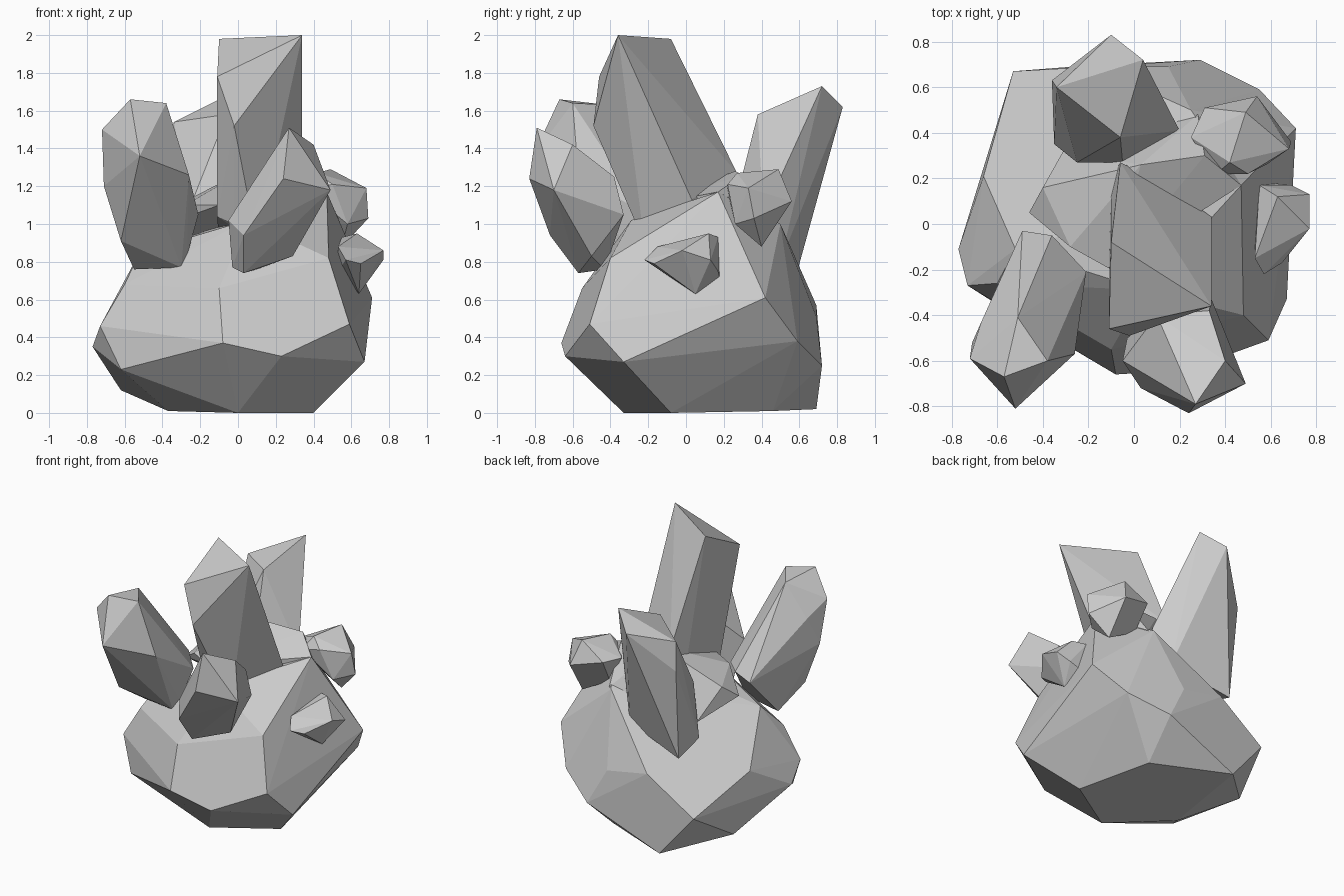
import bpy, bmesh, math


def faceted(name, *corners):
    """Flat-faced stone: the convex skin around a few measured corners."""
    bm = bmesh.new()
    for c in corners:
        bm.verts.new(c)
    hull = bmesh.ops.convex_hull(bm, input=bm.verts[:])
    inner = [v for v in hull["geom_interior"] if isinstance(v, bmesh.types.BMVert)]
    bmesh.ops.delete(bm, geom=inner, context='VERTS')
    bmesh.ops.dissolve_limit(bm, angle_limit=math.radians(2),
                             verts=bm.verts[:], edges=bm.edges[:])
    bmesh.ops.recalc_face_normals(bm, faces=bm.faces[:])
    mesh = bpy.data.meshes.new(name)
    bm.to_mesh(mesh)
    bm.free()
    obj = bpy.data.objects.new(name, mesh)
    bpy.context.collection.objects.link(obj)
    return obj


# Base boulder: foot, waist, shoulder, crest
foot = [(-.37, 0, .01), (0, -.33, 0), (.4, -.08, 0), (.26, .46, .01),
        (-.27, .69, .02), (-.62, .34, .12)]
waist = [(-.77, -.11, .35), (-.62, -.34, .23), (-.73, -.27, .46),
         (-.08, -.66, .37), (.23, -.64, .30), (.59, -.51, .47),
         (.67, -.33, .27), (.71, .42, .61), (.55, .59, .38),
         (.29, .72, .25), (-.53, .67, .33), (-.66, .21, .54)]
shoulder = [(-.10, -.55, .66), (-.60, -.26, .68), (-.52, -.11, .85),
            (.48, -.40, .82), (.15, .69, .51), (-.17, .69, .57)]
crest = [(.47, .17, 1.17), (.25, .50, 1.0), (.05, -.29, 1.02)]
faceted("base_boulder", *foot, *waist, *shoulder, *crest)

# Upper ledge between the crystals, overhanging at the back left
faceted("upper_ledge",
        (.03, .26, 1.28), (.31, .30, 1.26), (.47, .17, 1.17), (.28, .48, 1.0),
        (-.40, .16, 1.06), (-.46, .05, .97), (-.31, .32, .84),
        (-.28, -.10, 1.10), (-.10, -.20, 1.10), (0, .45, .80), (.2, 0, .9))

# Tall centre crystal
faceted("tall_crystal",
        (.34, -.36, 2.0), (-.10, -.08, 1.98), (-.11, -.46, 1.78),
        (-.02, -.49, 1.52), (.34, .03, 1.13), (.30, .10, .9),
        (-.06, .27, 1.27), (-.11, -.23, 1.04), (-.02, -.26, 1.0),
        (.10, -.22, .9), (-.10, .2, .9))

# Left front crystal
faceted("left_crystal",
        (-.57, -.67, 1.66), (-.38, -.60, 1.64), (-.52, -.81, 1.36),
        (-.72, -.59, 1.50), (-.51, -.41, 1.63), (-.26, -.57, 1.26),
        (-.67, -.43, 1.40), (-.71, -.52, 1.20), (-.62, -.48, .91),
        (-.55, -.27, .76), (-.30, -.32, .77), (-.27, -.28, .83),
        (-.21, -.21, 1.05), (-.49, -.03, 1.04), (-.36, -.05, 1.08))

# Short crystal leaning to the front
faceted("front_crystal",
        (.27, -.79, 1.51), (.24, -.83, 1.24), (.40, -.60, 1.42),
        (.49, -.70, 1.18), (-.05, -.60, 1.02), (.03, -.72, .94),
        (.03, -.57, .74), (-.03, -.50, .77), (.10, -.43, .76),
        (.29, -.50, .83), (.34, -.33, 1.05), (.33, -.38, 1.25),
        (.10, -.40, 1.25))

# Long back crystal
faceted("back_crystal",
        (.04, .72, 1.73), (-.10, .83, 1.62), (-.34, .60, 1.54),
        (-.06, .38, 1.58), (-.36, .63, 1.34), (-.34, .57, .68),
        (-.35, .35, .75), (-.25, .27, 1.1), (-.05, .27, 1.15),
        (.20, .41, 1.05), (.10, .50, .8))

# Small crystal on the back right shoulder
faceted("back_right_crystal",
        (.49, .49, 1.29), (.54, .56, 1.12), (.68, .33, 1.19),
        (.69, .36, 1.03), (.50, .22, 1.21), (.36, .22, 1.18),
        (.31, .51, 1.18), (.42, .27, 1.27), (.55, .40, .88), (.58, .26, 1.0),
        (.25, .38, 1.18), (.33, .40, 1.0))

# Smallest crystal on the right side
faceted("right_crystal",
        (.77, .13, .81), (.77, -.02, .86), (.63, .12, .95), (.55, .17, .93),
        (.69, .17, .75), (.60, .18, .71), (.64, .05, .63), (.57, -.22, .81),
        (.65, -.17, .79), (.53, -.15, .88), (.53, 0, .75))
